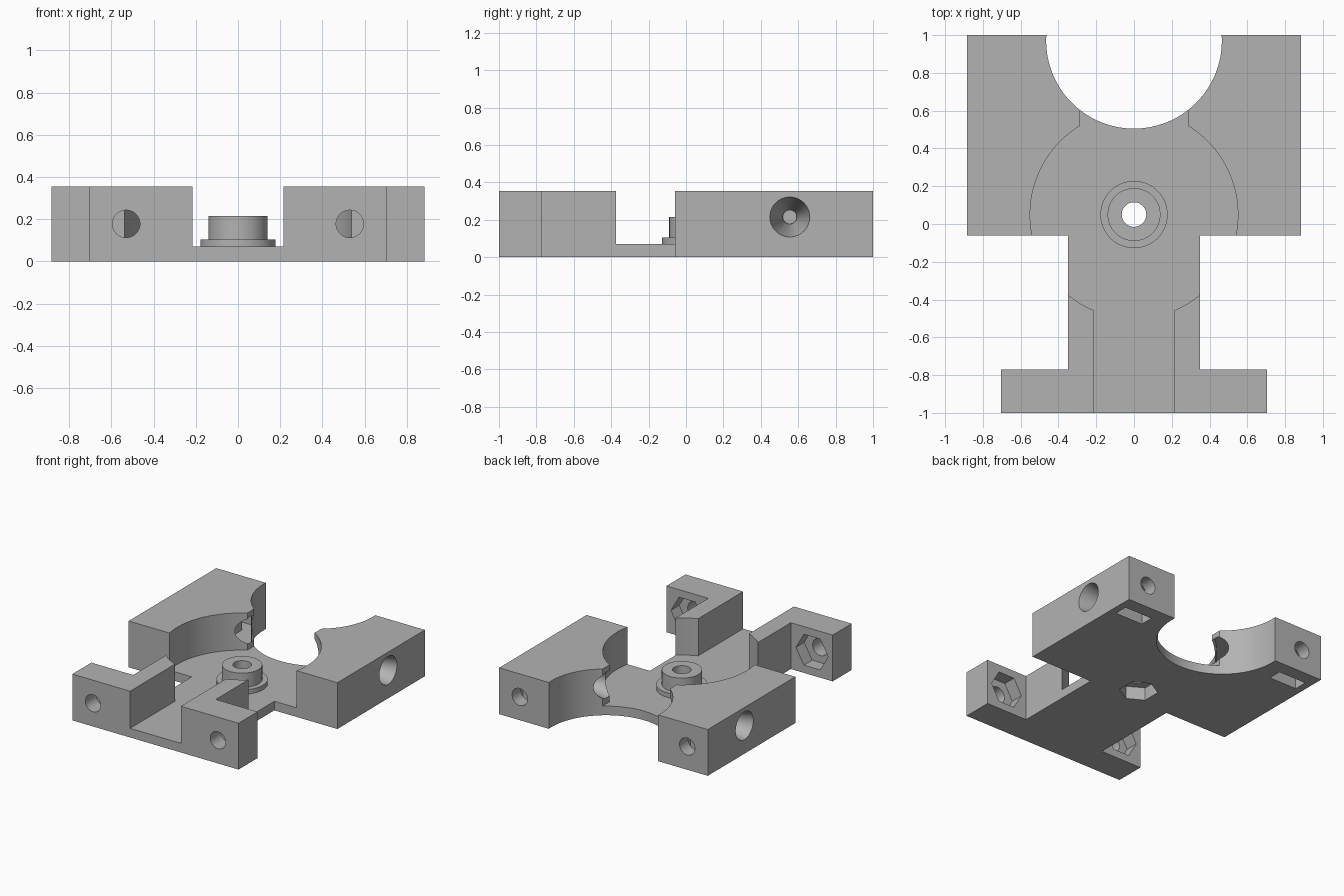
import bpy, bmesh, math
from mathutils import Matrix, Vector

cube = bpy.data.objects.get("Cube")
if cube:
    bpy.data.objects.remove(cube, do_unlink=True)

HEIGHT, FLOOR = 0.355, 0.07
AXLE_Y = 0.05            # centre of the round pocket and post
SCREW_Z = 0.178
SCREW_R, NUT_R = 0.065, 0.137

grey = bpy.data.materials.new("plain grey")
grey.use_nodes = True
grey.diffuse_color = (0.45, 0.45, 0.45, 1)
grey.node_tree.nodes["Principled BSDF"].inputs["Base Color"].default_value = grey.diffuse_color


def add_object(name, bm):
    bmesh.ops.recalc_face_normals(bm, faces=bm.faces)
    mesh = bpy.data.meshes.new(name)
    bm.to_mesh(mesh)
    bm.free()
    obj = bpy.data.objects.new(name, mesh)
    bpy.context.collection.objects.link(obj)
    mesh.materials.append(grey)
    return obj


def prism(name, outline, z0, z1):
    bm = bmesh.new()
    face = bm.faces.new([bm.verts.new((x, y, z0)) for x, y in outline])
    top = bmesh.ops.extrude_face_region(bm, geom=[face])["geom"]
    bmesh.ops.translate(bm, vec=(0, 0, z1 - z0),
                        verts=[v for v in top if isinstance(v, bmesh.types.BMVert)])
    return add_object(name, bm)


def box(name, x0, x1, y0, y1, z0, z1):
    return prism(name, [(x0, y0), (x1, y0), (x1, y1), (x0, y1)], z0, z1)


def rod(name, start, end, r0, r1=None, sides=64, spin=0.0):
    """Cylinder, cone or hexagon running between two points."""
    a, b = Vector(start), Vector(end)
    turn = (b - a).to_track_quat('Z', 'Y').to_matrix().to_4x4()
    bm = bmesh.new()
    bmesh.ops.create_cone(bm, cap_ends=True, segments=sides, radius1=r0,
                          radius2=r0 if r1 is None else r1, depth=(b - a).length,
                          matrix=Matrix.Translation((a + b) / 2) @ turn
                          @ Matrix.Rotation(spin, 4, 'Z'))
    return add_object(name, bm)


def combine(target, cutter, operation='DIFFERENCE', keep=False):
    mod = target.modifiers.new("combine", 'BOOLEAN')
    mod.operation = operation
    mod.solver = 'EXACT'
    mod.object = cutter
    bpy.context.view_layer.objects.active = target
    bpy.ops.object.modifier_apply(modifier=mod.name)
    if not keep:
        bpy.data.objects.remove(cutter, do_unlink=True)


# Main body: wide rear block, narrow stem and front flange
half = [(0.705, -1), (0.705, -0.77), (0.35, -0.77), (0.35, -0.06), (0.885, -0.06), (0.885, 1)]
body = prism("body", half + [(-x, y) for x, y in reversed(half)], 0, HEIGHT)

# Round opening at the rear
combine(body, rod("rear_opening", (0, 0.97, -1), (0, 0.97, 1), 0.465, sides=128))

# Round pocket with a channel running to the front and rear
combine(body, rod("pocket", (0, AXLE_Y, FLOOR), (0, AXLE_Y, 1), 0.55, sides=128))
combine(body, box("front_channel", -0.215, 0.215, -1.1, -0.2, FLOOR, 1))
combine(body, box("rear_channel", -0.285, 0.285, 0.2, 1.1, FLOOR, 1))

for s in (-1, 1):
    # Front screw holes with hexagonal nut recesses behind
    x = s * 0.53
    combine(body, rod("front_screw", (x, -1.1, SCREW_Z), (x, -0.7, SCREW_Z), SCREW_R))
    combine(body, rod("front_nut", (x, -0.87, SCREW_Z), (x, -0.7, SCREW_Z), NUT_R, sides=6,
                      spin=math.pi / 2))
    # Rear blind screw holes with nut slots open underneath
    x = s * 0.71
    combine(body, rod("rear_screw", (x, 0.7, SCREW_Z), (x, 1.1, SCREW_Z), SCREW_R))
    w = NUT_R * math.cos(math.pi / 6)
    combine(body, box("nut_slot", x - w, x + w, 0.79, 0.895, -0.1, SCREW_Z + NUT_R / 2))
    # Side guide holes, flared at both ends
    y, z = 0.555, 0.215
    combine(body, rod("guide", (s * 0.2, y, z), (s * 0.95, y, z), 0.038))
    combine(body, rod("outer_flare", (s * 0.585, y, z), (s * 0.886, y, z), 0.037, 0.107))
    combine(body, rod("inner_flare", (s * 0.585, y, z), (s * 0.25, y, z), 0.037, 0.107))

# Stepped post in the middle of the pocket
post = rod("post", (0, AXLE_Y, 0.04), (0, AXLE_Y, 0.215), 0.14)
combine(post, rod("post_collar", (0, AXLE_Y, 0.04), (0, AXLE_Y, 0.105), 0.178), 'UNION')
combine(body, post, 'UNION')

# Post bore and the nut recess below it
combine(body, rod("post_bore", (0, AXLE_Y, -0.1), (0, AXLE_Y, 0.4), SCREW_R))
combine(body, rod("post_nut", (0, AXLE_Y, -0.1), (0, AXLE_Y, 0.1), NUT_R, sides=6))

bpy.ops.object.select_all(action='DESELECT')
body.select_set(True)
bpy.context.view_layer.objects.active = body
bpy.ops.object.shade_smooth_by_angle(angle=math.radians(30))
